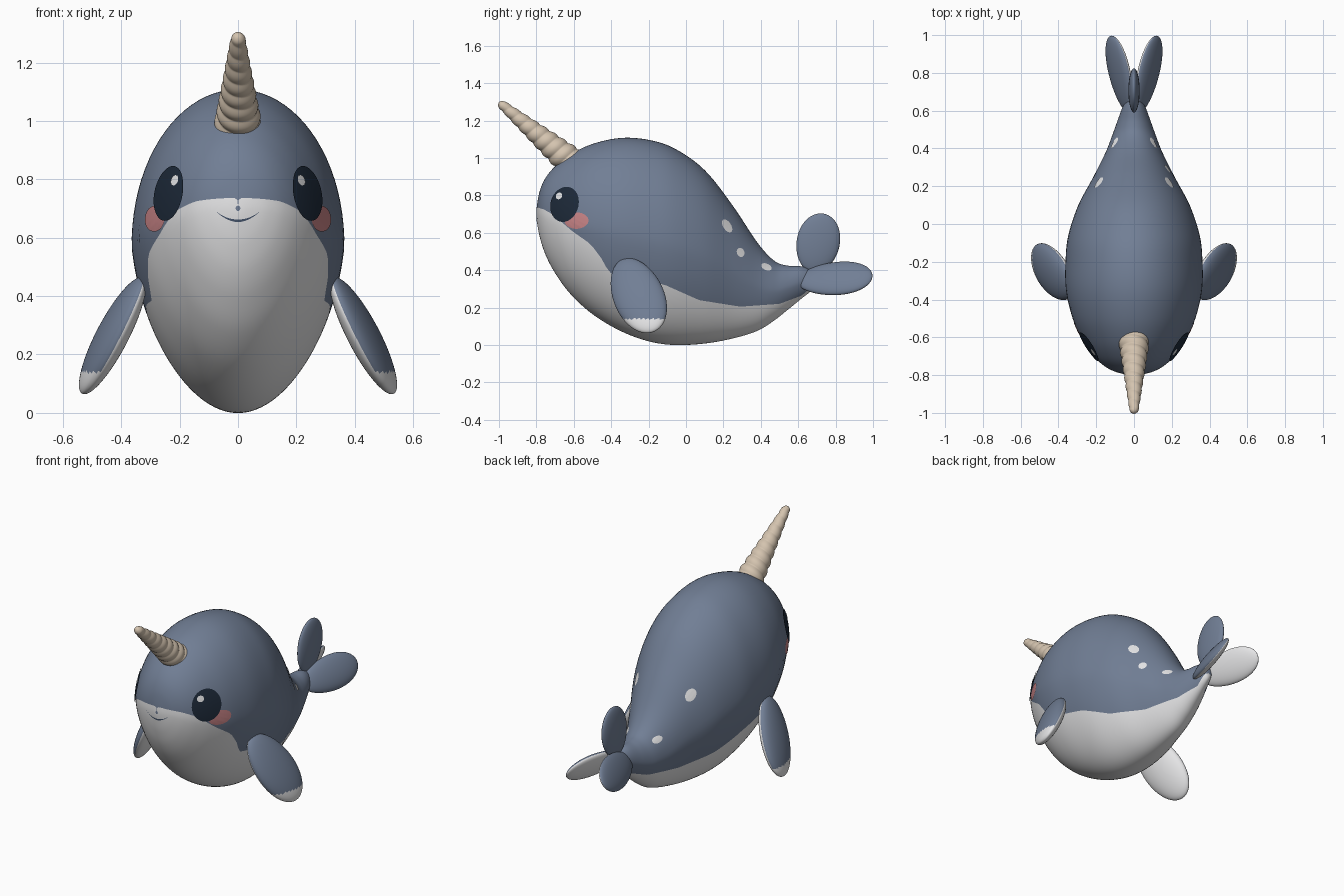
import bpy, bmesh, math
from mathutils import Vector as V
from mathutils.bvhtree import BVHTree

if "Cube" in bpy.data.objects:
    bpy.data.objects.remove(bpy.data.objects["Cube"])

PI = math.pi


def material(name, rgb):
    m = bpy.data.materials.new(name)
    m.diffuse_color = (*rgb, 1)
    m.use_nodes = True
    m.node_tree.nodes["Principled BSDF"].inputs["Base Color"].default_value = m.diffuse_color
    return m


BLUE = material("slate blue", (0.165, 0.21, 0.30))
WHITE = material("belly white", (0.80, 0.80, 0.81))
TAN = material("horn tan", (0.66, 0.55, 0.43))
NAVY = material("eye navy", (0.012, 0.022, 0.040))
PINK = material("cheek pink", (0.58, 0.23, 0.24))
LINE = material("mouth line", (0.06, 0.09, 0.15))


def loft(name, rings, mats, rule=None, closed=True, facing=None):
    """Skin a list of point rings; rule(ring, segment, centre) gives the material index."""
    bm = bmesh.new()
    rows = [[bm.verts.new(p) for p in r] for r in rings]
    n = len(rows[0])
    for j in range(len(rows) - 1):
        for i in range(n if closed else n - 1):
            k = (i + 1) % n
            f = bm.faces.new((rows[j][i], rows[j][k], rows[j + 1][k], rows[j + 1][i]))
            if rule:
                f.material_index = rule(j, i, f.calc_center_median())
    if closed and facing is None:
        bm.faces.new(rows[0])
        bm.faces.new(rows[-1])
    bmesh.ops.remove_doubles(bm, verts=bm.verts, dist=1e-5)
    bmesh.ops.recalc_face_normals(bm, faces=bm.faces)
    bm.normal_update()
    if facing and sum((f.normal.dot(facing) for f in bm.faces), 0.0) < 0:
        bmesh.ops.reverse_faces(bm, faces=bm.faces)
    me = bpy.data.meshes.new(name)
    bm.to_mesh(me)
    bm.free()
    for m in mats:
        me.materials.append(m)
    me.shade_smooth()
    ob = bpy.data.objects.new(name, me)
    bpy.context.collection.objects.link(ob)
    return ob


def spline(p, steps):
    out = []
    for i in range(1, len(p) - 2):
        a, b, c, d = (p[i + k] for k in (-1, 0, 1, 2))
        for s in range(steps):
            t = s / steps
            out.append([0.5 * (2 * y + (z - x) * t + (2 * x - 5 * y + 4 * z - w) * t * t
                        + (3 * y - x - 3 * z + w) * t ** 3) for x, y, z, w in zip(a, b, c, d)])
    return out


def lerp_table(tab, y):
    for (y0, z0), (y1, z1) in zip(tab, tab[1:]):
        if y <= y1:
            return z0 + (z1 - z0) * max(0, (y - y0) / (y1 - y0))
    return tab[-1][1]


# Body: stations of (y, bottom z, top z, half width), ring split at the belly line
stations = [
    (-.795, .76, .645, -.05), (-.80, .70, .70, 0), (-.795, .645, .76, .05), (-.78, .57, .83, .105),
    (-.75, .48, .895, .16), (-.70, .385, .955, .213), (-.62, .275, 1.018, .268), (-.50, .165, 1.075, .325),
    (-.35, .075, 1.107, .36), (-.20, .02, 1.097, .363), (-.06, 0, 1.05, .348), (.10, .008, .935, .295),
    (.25, .035, .745, .215), (.38, .075, .55, .15), (.47, .13, .452, .115), (.54, .185, .425, .09),
    (.62, .25, .42, .06), (.68, .30, .39, .03), (.69, .34, .35, .005), (.69, .345, .345, 0)]
belly = [(-.80, .737), (-.76, .725), (-.71, .697), (-.61, .61), (-.51, .54), (-.45, .46), (-.41, .385),
         (-.30, .37), (-.11, .32), (.07, .24), (.29, .205), (.50, .22), (.62, .265), (.70, .34)]
N1, N2 = 20, 26
N = N1 + N2
rings = []
for y, zb, zt, w in spline(stations, 6)[1:]:
    c, h = (zb + zt) / 2, max((zt - zb) / 2, 1e-3)
    split = math.acos(max(-.998, min(.998, (c - lerp_table(belly, y)) / h)))
    phis = [split * i / N1 for i in range(N1)] + [split + (PI - split) * i / N2 for i in range(N2 + 1)]
    half = [(w * math.sin(p) * (1 - .15 * max(0, math.cos(p))), y, c - h * math.cos(p)) for p in phis]
    rings.append(half + [(-x, yy, z) for x, yy, z in half[-2:0:-1]])
body = loft("body", rings, [BLUE, WHITE], lambda j, i, c: int(i < N1 or i >= 2 * N - N1))
tree = BVHTree.FromPolygons([v.co for v in body.data.vertices], [p.vertices for p in body.data.polygons])


def blade(name, centre, along, wide, size, taper, side, mats, white_z=-1):
    """Flattened egg; underside (and anything below white_z) takes the second material."""
    L = V(along).normalized()
    W = V(wide)
    W = (W - L * W.dot(L)).normalized()
    T = L.cross(W)
    l, w, t = size
    n, m = 48, 64
    rr = []
    for j in range(n + 1):
        a, r = -math.cos(PI * j / n), max(math.sin(PI * j / n), 1e-3)
        ring = []
        for i in range(m):
            th = 2 * PI * i / m
            p = V(centre) + L * l * a + W * w * r * (1 + taper * a) * math.cos(th) + T * t * r * math.sin(th)
            ring.append((p.x * side, p.y, p.z))
        rr.append(ring)
    loft(name, rr, mats, lambda j, i, c: int(len(mats) > 1 and (i >= m // 2 or c.z < white_z)))


# Flippers and tail flukes
for s, tag in ((1, "right"), (-1, "left")):
    blade("flipper_" + tag, (.43, -.255, .265), (.45, .365, -.815), (0, .913, .409),
          (.235, .135, .05), .05, s, [BLUE, WHITE], .14)
    # for the fluke the wide axis points up and inward, so the upper face looks outward
    blade("tail_fluke_" + tag, (.075, .795, .355), (.22, .97, .06), (-.5, 0, .85),
          (.207, .10, .034), .12, s, [BLUE, WHITE])

# Upright tail fin
blade("tail_fin", (0, .706, .545), (0, .2, .98), (0, 1, -.2), (.16, .115, .03), .04, 1, [BLUE])

# Spiral horn
base, tip = V((0, -.595, .962)), V((0, -1.0, 1.298))
axis = (tip - base).normalized()
up = axis.cross(V((1, 0, 0)))
rings = []
for j in range(161):
    t = j / 160
    r0 = .086 + (.022 - .086) * t
    if t > .95:
        r0 *= math.sqrt(max(1e-4, 1 - ((t - .95) / .05) ** 2))
    ring = []
    for i in range(40):
        th = 2 * PI * i / 40
        r = r0 * (.9 + .12 * abs(math.sin(PI * (9 * t + i / 40))))
        ring.append(base.lerp(tip, t) + V((1, 0, 0)) * r * math.cos(th) + up * r * math.sin(th))
    rings.append(ring)
loft("horn", rings, [TAN])


def project(p, d, lift):
    hit, normal, _, _ = tree.ray_cast(p + d * .4, -d)
    if hit is None:
        hit, normal, _, _ = tree.find_nearest(p)
    return hit + d * lift


def patch(name, centre, d, a, b, mat, lift, side=1, tilt=0):
    """Oval painted mark laid onto the body along direction d."""
    d = V(d).normalized()
    u = V((0, 0, 1)).cross(d).normalized()
    v = d.cross(u)
    u, v = u * math.cos(tilt) + v * math.sin(tilt), v * math.cos(tilt) - u * math.sin(tilt)
    rr = []
    for j in range(9):
        k = max(j / 8, 1e-3)
        pts = [project(V(centre) + u * a * k * math.cos(q) + v * b * k * math.sin(q), d, lift)
               for q in (2 * PI * i / 40 for i in range(40))]
        rr.append([(p.x * side, p.y, p.z) for p in pts])
    loft(name, rr, [mat], facing=V((d.x * side, d.y, d.z)))


# Face and flank markings
for s, tag in ((1, "right"), (-1, "left")):
    patch("cheek_" + tag, (.285, -.585, .665), (.87, -.5, 0), .072, .044, PINK, .003, s)
    patch("eye_" + tag, (.232, -.645, .752), (.81, -.59, 0), .09, .094, NAVY, .006, s)
    patch("eye_glint_" + tag, (.205, -.67, .797), (.81, -.59, 0), .021, .018, WHITE, .009, s)
    patch("flank_spot_" + tag, (.18, .22, .635), (1, 0, .3), .024, .037, WHITE, .003, s, .5)
    patch("tail_spot_" + tag, (.11, .43, .42), (1, 0, .3), .028, .02, WHITE, .003, s, -.2)
patch("small_spot", (.19, .292, .495), (1, 0, 0), .02, .025, WHITE, .003, 1, .4)

# Smiling mouth line
front = V((0, -1, 0))
rows = []
for e in (-1, 1):
    rows.append([project(V((x, -.8, .658 + .032 * (x / .075) ** 2 + e * .0045 * (1.1 - abs(x) / .075))),
                         front, .003) for x in (.075 * k / 16 for k in range(-16, 17))])
loft("mouth", rows, [LINE], closed=False, facing=front)
